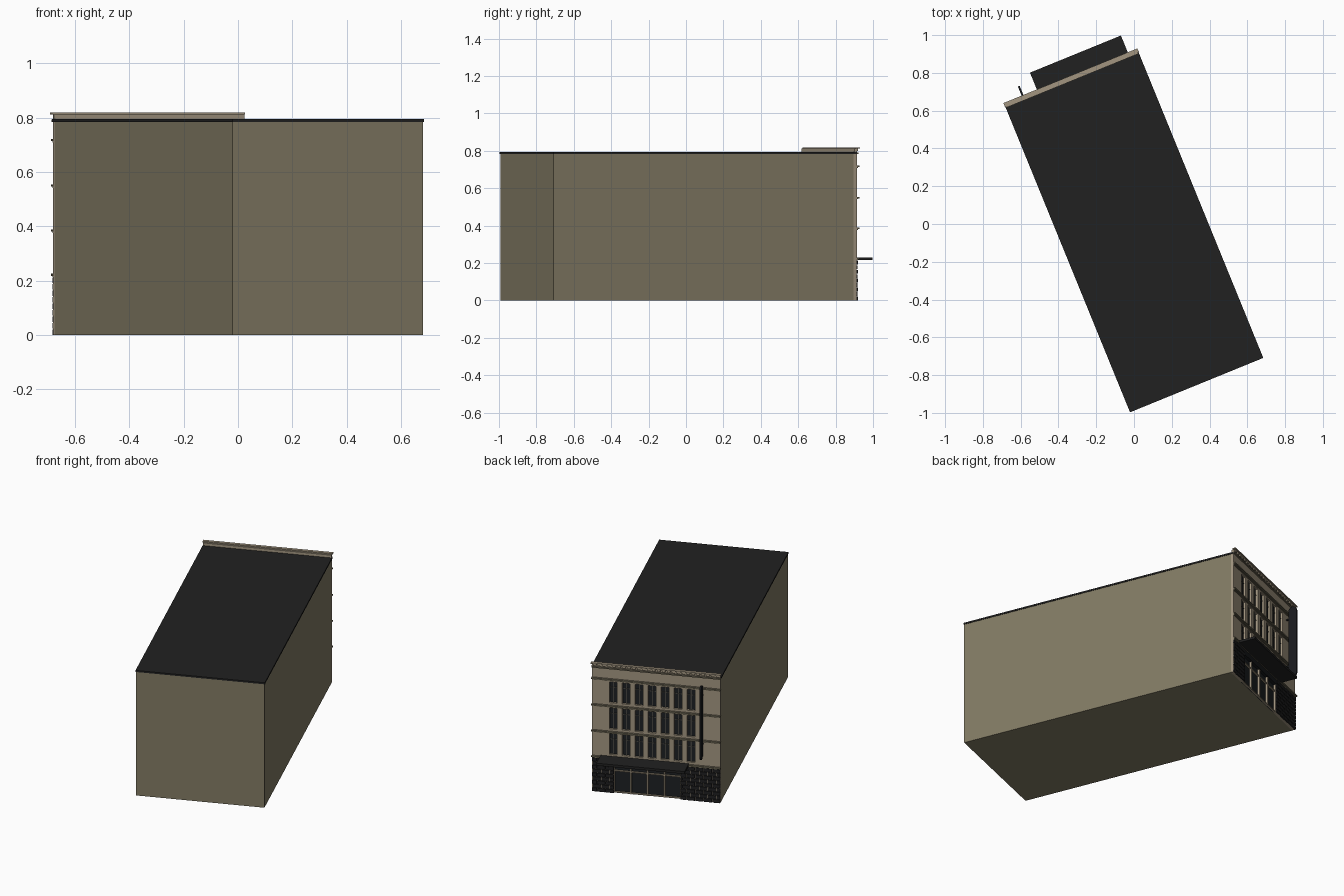
import bpy, bmesh, math
from mathutils import Matrix

cube = bpy.data.objects.get("Cube")
if cube:
    bpy.data.objects.remove(cube, do_unlink=True)


def material(name, rgb):
    m = bpy.data.materials.new(name)
    m.use_nodes = True
    m.diffuse_color = (*rgb, 1)
    m.node_tree.nodes["Principled BSDF"].inputs["Base Color"].default_value = (*rgb, 1)
    return m


WALL = material("olive render", (0.22, 0.195, 0.125))
STONE = material("tan stone", (0.36, 0.3, 0.215))
TRIM = material("olive trim", (0.17, 0.15, 0.1))
ROOF = material("roof felt", (0.015, 0.015, 0.015))
BLACK = material("black metal", (0.009, 0.01, 0.012))
BRICK = material("dark brick", (0.013, 0.013, 0.014))
GLASS = material("dark glass", (0.012, 0.014, 0.016))
FRAME = material("window frame", (0.06, 0.058, 0.05))

# The whole building stands turned on its plot
PLOT = Matrix.Translation((0, -0.04, 0)) @ Matrix.Rotation(math.radians(22.2), 4, "Z")
W, L = 0.378, 0.875        # half width and half length
INNER = L - 0.014          # plane of the glass behind the facade


def boxes(name, mat, spans):
    """One object made of boxes given as (u range, v range, z range)."""
    bm = bmesh.new()
    for u, v, z in spans:
        size = Matrix.Diagonal((u[1] - u[0], v[1] - v[0], z[1] - z[0], 1))
        mid = Matrix.Translation([(a + b) / 2 for a, b in (u, v, z)])
        bmesh.ops.create_cube(bm, size=1, matrix=PLOT @ mid @ size)
    return finish(name, mat, bm)


def finish(name, mat, bm):
    mesh = bpy.data.meshes.new(name)
    bm.to_mesh(mesh)
    bm.free()
    mesh.materials.append(mat)
    obj = bpy.data.objects.new(name, mesh)
    bpy.context.collection.objects.link(obj)
    return obj


# Main block and flat roof
boxes("main_block", WALL, [((-W, W), (-L, INNER - 0.004), (0, 0.784))])
boxes("roof_slab", ROOF, [((-W - 0.003, W + 0.003), (-L - 0.003, L), (0.784, 0.794))])

# Upper facade: glass sheet behind piers and spandrels
centres = [0.254 - 0.0764 * i for i in range(7)]
half = 0.023
rows = [(0.24, 0.372), (0.402, 0.535), (0.568, 0.7)]
boxes("upper_glass", GLASS, [((centres[-1] - 0.03, centres[0] + 0.03),
                              (INNER - 0.004, INNER), (0.23, 0.71))])
edges = [W] + [c + s * half for c in centres for s in (1, -1)] + [-W]
piers = [((edges[i + 1], edges[i]), (INNER - 0.004, L), (0.215, 0.784))
         for i in range(0, len(edges), 2)]
levels = [0.215] + [z for r in rows for z in r] + [0.784]
spandrels = [((c - half, c + half), (INNER - 0.004, L), (levels[i], levels[i + 1]))
             for c in centres for i in range(0, len(levels), 2)]
boxes("facade_stonework", STONE, piers + spandrels)

# Window mullions and transoms
bars = []
for c in centres:
    for lo, hi in rows:
        bars.append(((c - 0.003, c + 0.003), (INNER, INNER + 0.006), (lo, hi)))
        rail = lo + 0.7 * (hi - lo)
        bars.append(((c - half, c + half), (INNER, INNER + 0.004), (rail, rail + 0.004)))
boxes("window_bars", FRAME, bars)

# String courses with a thin shadow-side lip below each
courses = []
for z in (0.222, 0.385, 0.55, 0.718):
    courses.append(((-W - 0.003, W + 0.003), (L, L + 0.014), (z - 0.004, z + 0.004)))
    courses.append(((-W, W), (L, L + 0.007), (z - 0.009, z - 0.004)))
boxes("string_courses", TRIM, courses)

# Parapet, dentils and cornice cap
boxes("parapet", STONE, [((-W, W), (L - 0.012, L + 0.002), (0.784, 0.811))])
boxes("cornice_cap", STONE, [((-W - 0.005, W + 0.005), (L - 0.004, L + 0.016), (0.811, 0.818))])
boxes("cornice_step", TRIM, [((-W - 0.003, W + 0.003), (L, L + 0.009), (0.784, 0.792))])
step = 2 * W / 26
boxes("dentils", STONE, [((-W + i * step + 0.004, -W + (i + 1) * step - 0.006),
                          (L, L + 0.01), (0.798, 0.811)) for i in range(26)])

# Ground floor: mortar backing with raised bricks on both sides of the shopfront
SHOP = (-0.145, 0.25)
sides = [(-W, SHOP[0]), (SHOP[1], W)]
boxes("brick_backing", STONE, [(s, (INNER - 0.004, L - 0.001), (0, 0.215)) for s in sides])
bricks = []
COURSES, LENGTH, GAP = 9, 0.05, 0.0035
height = 0.215 / COURSES
for left, right in sides:
    for row in range(COURSES):
        start = left - (row % 2) * LENGTH / 2
        while start < right:
            a, b = max(start, left), min(start + LENGTH - GAP, right)
            if b - a > 0.004:
                bricks.append(((a, b), (L - 0.003, L + 0.006),
                               (row * height, (row + 1) * height - GAP)))
            start += LENGTH
boxes("bricks", BRICK, bricks)

# Shopfront glazing, posts and rails
boxes("shop_glass", GLASS, [(SHOP, (INNER - 0.004, INNER), (0, 0.215))])
pitch = (SHOP[1] - SHOP[0]) / 4
posts = [((SHOP[0] + i * pitch - 0.004, SHOP[0] + i * pitch + 0.004),
          (INNER, L), (0, 0.205)) for i in range(5)]
rails = [(SHOP, (INNER, L - 0.003), (z, z + 0.006)) for z in (0, 0.135)]
boxes("shopfront_frame", STONE, posts + rails)
boxes("shop_fascia", BLACK, [(SHOP, (INNER, L + 0.004), (0.18, 0.215))])

# Canopy over the entrance
boxes("canopy", ROOF, [((-0.192, 0.328), (L, L + 0.112), (0.215, 0.23))])

# Projecting blade sign with rounded ends, on two brackets
bm = bmesh.new()
radius, low, high = 0.026, 0.31, 0.725
outline = []
for centre, begin in ((high, 0), (low, math.pi)):
    for i in range(9):
        a = begin + math.pi * i / 8
        outline.append((L + 0.042 + radius * math.cos(a), centre + radius * math.sin(a)))
face = bm.faces.new([bm.verts.new((-0.279, v, z)) for v, z in outline])
extruded = bmesh.ops.extrude_face_region(bm, geom=[face])["geom"]
bmesh.ops.translate(bm, vec=(0.01, 0, 0),
                    verts=[g for g in extruded if isinstance(g, bmesh.types.BMVert)])
bmesh.ops.recalc_face_normals(bm, faces=bm.faces)
bm.transform(PLOT)
finish("blade_sign", BLACK, bm)
boxes("sign_brackets", BLACK, [((-0.277, -0.271), (L, L + 0.03), (z, z + 0.008))
                               for z in (0.36, 0.67)])
